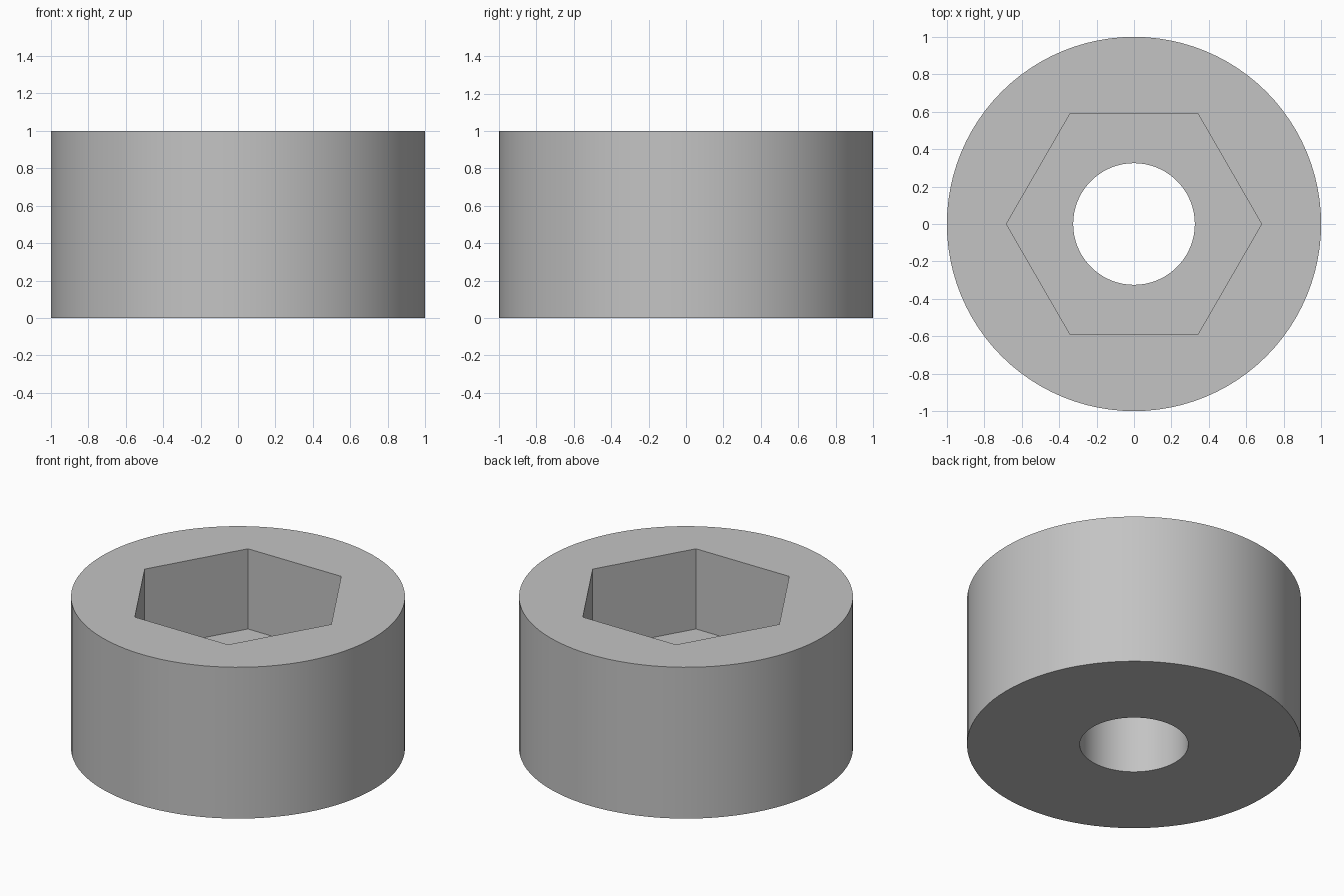
import bpy
import math

cube = bpy.data.objects.get("Cube")
if cube:
    bpy.data.objects.remove(cube, do_unlink=True)

HEIGHT = 1.0
FLOOR = 0.47          # height of the hex socket floor
SEGMENTS = 96


def prism(name, sides, radius, bottom, top, turn=0.0):
    """Upright prism whose first corner points along +x when turn suits."""
    bpy.ops.mesh.primitive_cylinder_add(
        vertices=sides, radius=radius, depth=top - bottom,
        location=(0, 0, (bottom + top) / 2), rotation=(0, 0, turn))
    obj = bpy.context.object
    obj.name = name
    bpy.ops.object.transform_apply(location=True, rotation=True, scale=True)
    return obj


def cut(target, cutter):
    """Subtract the cutter from the target and discard it."""
    mod = target.modifiers.new(cutter.name, 'BOOLEAN')
    mod.operation = 'DIFFERENCE'
    mod.solver = 'EXACT'
    mod.object = cutter
    bpy.ops.object.select_all(action='DESELECT')
    target.select_set(True)
    bpy.context.view_layer.objects.active = target
    bpy.ops.object.modifier_apply(modifier=mod.name)
    bpy.data.objects.remove(cutter, do_unlink=True)


# Round body with a hex socket from above and a bore through the floor
body = prism("socket_collar", SEGMENTS, 1.0, 0.0, HEIGHT)
cut(body, prism("hex_socket", 6, 0.682, FLOOR, HEIGHT + 0.2, math.pi / 6))
cut(body, prism("bore", SEGMENTS, 0.325, -0.2, FLOOR + 0.2))

# Plain grey metal
grey = bpy.data.materials.new("grey_metal")
grey.use_nodes = True
color = (0.55, 0.55, 0.55, 1.0)
grey.diffuse_color = color
grey.node_tree.nodes["Principled BSDF"].inputs["Base Color"].default_value = color
body.data.materials.clear()
body.data.materials.append(grey)

bpy.ops.object.shade_smooth_by_angle(angle=math.radians(30))
